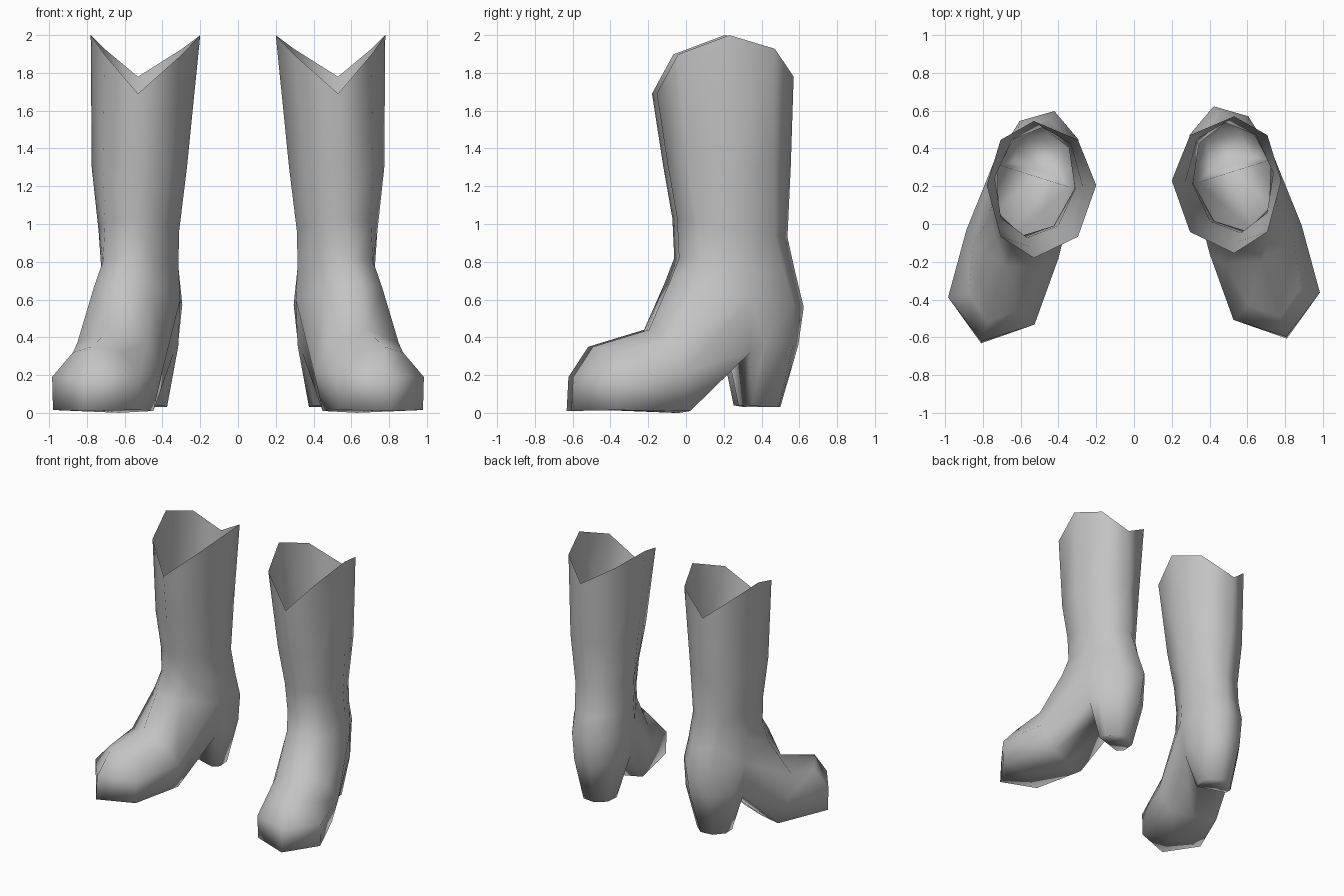
import bpy
import bmesh
from math import sin, cos, pi, radians
from mathutils import Matrix, Vector

cube = bpy.data.objects.get("Cube")
if cube:
    bpy.data.objects.remove(cube)

leather = bpy.data.materials.new("grey_leather")
leather.use_nodes = True
grey = (0.55, 0.55, 0.55, 1)
leather.diffuse_color = grey
leather.node_tree.nodes["Principled BSDF"].inputs["Base Color"].default_value = grey

SIDES = 8
PIVOT = Vector((0.53, 0.28, 0))
FOOT_YAW = radians(17.5)


def ring(bm, center, inner, outer, front, back, heights, yaw=0, power=1):
    """Eight-sided shaft loop: 0 front, 2 inner side, 4 back, 6 outer side."""
    z_front, z_side, z_back = heights
    turn = Matrix.Rotation(yaw, 3, "Z")
    verts = []
    for i in range(SIDES):
        a = 2 * pi * i / SIDES
        s, c = sin(a), cos(a)
        x = -s * (inner if s > 0 else outer)
        y = -c * (front if c > 0 else back)
        z = z_side + ((z_front if c > 0 else z_back) - z_side) * abs(c) ** power
        p = turn @ Vector((x, y, 0)) + Vector((*center, z))
        verts.append(bm.verts.new(p))
    return verts


def foot_point(bm, across, forward, z):
    """Point in the turned-out foot frame; positive across is the outer side."""
    p = Matrix.Rotation(FOOT_YAW, 3, "Z") @ Vector((across, -forward, z))
    return bm.verts.new(p + PIVOT)


def face(bm, verts):
    unique = list(dict.fromkeys(verts))
    if len(unique) > 2:
        bm.faces.new(unique)


def bridge(bm, a, b):
    for i in range(SIDES):
        j = (i + 1) % SIDES
        face(bm, (a[i], a[j], b[j], b[i]))


def seam_row(bm, width, forward, z, z_mid, mid_forward=None):
    """Inner, middle and outer points across the sole."""
    mid = forward if mid_forward is None else mid_forward
    return [foot_point(bm, -width, forward, z), foot_point(bm, 0, mid, z_mid),
            foot_point(bm, width, forward, z)]


def heel_arc(bm, width, start, depth, z):
    """Half loop from the inner side round the back to the outer side."""
    return [foot_point(bm, -width * cos(pi * i / 4), start - depth * sin(pi * i / 4), z)
            for i in range(5)]


def instep_arc(bm, side, shoulder, top):
    """Half loop from the outer side over the top to the inner side."""
    def flip(p):
        return (-p[0], p[1], p[2])
    return [foot_point(bm, *p) for p in (side, shoulder, top, flip(shoulder), flip(side))]


def build_boot(name, mirror, shift):
    bm = bmesh.new()

    # Shaft, from the notched rim to the ankle
    rim = ring(bm, (0.53, 0.23), 0.33, 0.25, 0.385, 0.34, (1.69, 2.0, 1.78), 0, 3.2)
    calf = ring(bm, (0.53, 0.23), 0.26, 0.245, 0.325, 0.325, (1.3, 1.3, 1.3), radians(3))
    shin = ring(bm, (0.525, 0.24), 0.215, 0.215, 0.29, 0.30, (1.03, 0.96, 0.93), radians(8))
    ankle = ring(bm, (0.525, 0.26), 0.215, 0.205, 0.305, 0.33, (0.82, 0.77, 0.73), radians(13))
    base = ring(bm, PIVOT.xy, 0.235, 0.225, 0.385, 0.36, (0.69, 0.6, 0.56), FOOT_YAW)
    for upper, lower in zip((rim, calf, shin, ankle), (calf, shin, ankle, base)):
        bridge(bm, upper, lower)

    # Heel, below the back half of the ankle
    arch = seam_row(bm, 0.2, 0, 0.32, 0.30)
    heel_top = base[2:7] + arch[::-1]
    heel_mid = heel_arc(bm, 0.2, -0.08, 0.25, 0.36) + arch[::-1]
    heel_tip = heel_arc(bm, 0.13, -0.1, 0.13, 0.03) + seam_row(bm, 0.12, -0.035, 0.04, 0.04)[::-1]
    bridge(bm, heel_top, heel_mid)
    bridge(bm, heel_mid, heel_tip)
    face(bm, heel_tip)

    # Foot, in front of the arch
    instep = [base[6], base[7], base[0], base[1], base[2]] + arch
    ball = instep_arc(bm, (0.255, 0.38, 0.22), (0.195, 0.45, 0.37), (0, 0.5, 0.44))
    ball += seam_row(bm, 0.19, 0.33, 0.01, 0)
    toe = instep_arc(bm, (0.24, 0.75, 0.19), (0.14, 0.7, 0.32), (0, 0.81, 0.35))
    toe += seam_row(bm, 0.235, 0.75, 0.015, 0.015, 0.72)
    bridge(bm, instep, ball)
    bridge(bm, ball, toe)

    # Pointed toe cap
    tip = foot_point(bm, 0, 0.92, 0.19)
    tip_low = foot_point(bm, 0, 0.93, 0.01)
    bridge(bm, toe, [toe[0], tip, tip, tip, toe[4], toe[5], tip_low, toe[7]])
    face(bm, (toe[0], tip, tip_low, toe[7]))
    face(bm, (toe[4], toe[5], tip_low, tip))

    for v in bm.verts:
        v.co.x *= mirror
        v.co.y += shift
    bmesh.ops.recalc_face_normals(bm, faces=bm.faces)
    for f in bm.faces:
        f.smooth = True
    mesh = bpy.data.meshes.new(name)
    bm.to_mesh(mesh)
    bm.free()
    mesh.materials.append(leather)
    bpy.context.collection.objects.link(bpy.data.objects.new(name, mesh))


build_boot("left_boot", 1, 0)
build_boot("right_boot", -1, -0.025)
